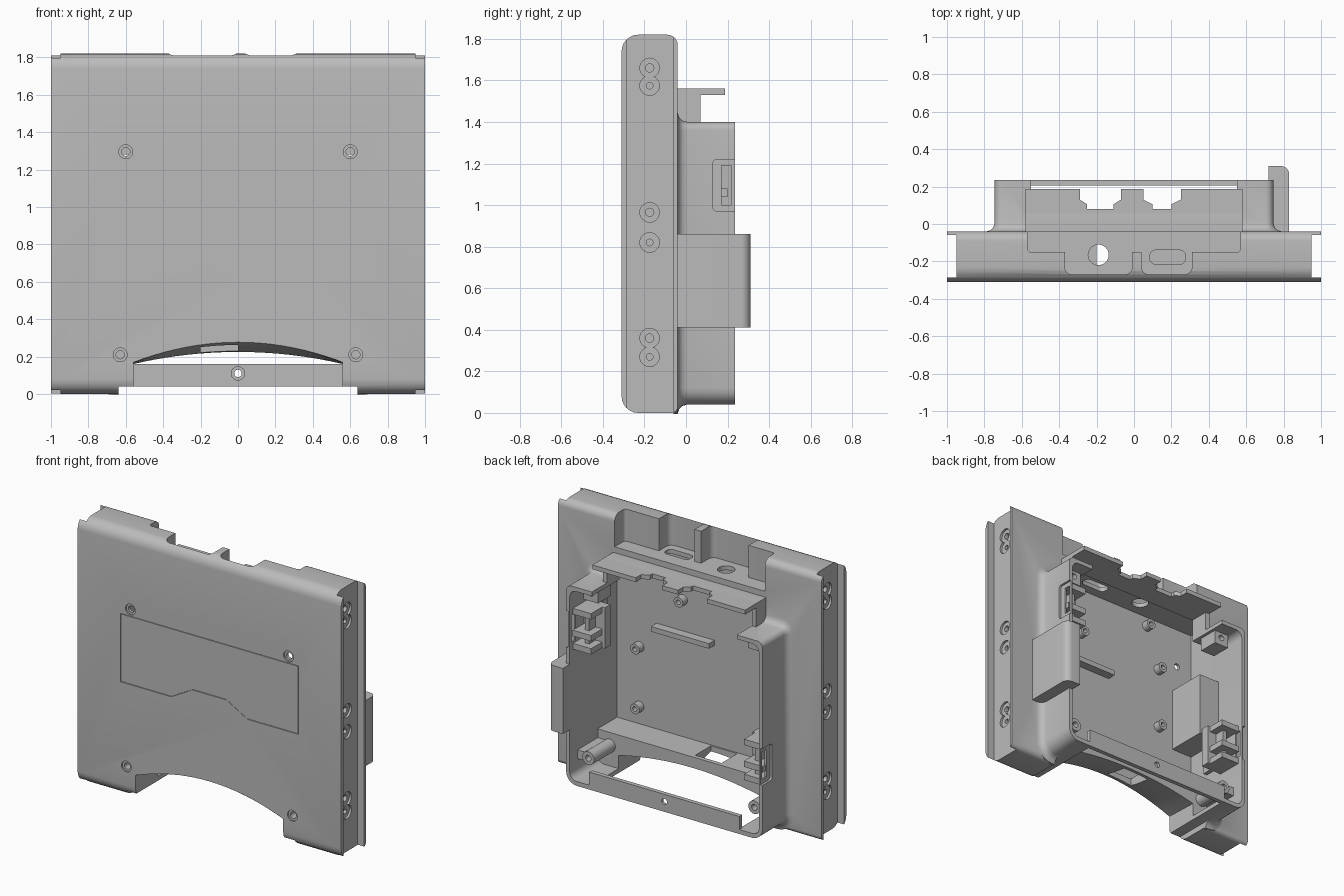
import bpy, bmesh, math
from mathutils import Vector

if "Cube" in bpy.data.objects:
    bpy.data.objects.remove(bpy.data.objects["Cube"], do_unlink=True)

grey = bpy.data.materials.new("plain grey")
grey.use_nodes = True
tone = (0.5, 0.5, 0.5, 1)
grey.diffuse_color = tone
grey.node_tree.nodes["Principled BSDF"].inputs["Base Color"].default_value = tone


def loft(name, rings):
    """Closed solid through a list of equally long rings."""
    bm = bmesh.new()
    rows = [[bm.verts.new(p) for p in ring] for ring in rings]
    n = len(rows[0])
    bm.faces.new(rows[0])
    bm.faces.new(rows[-1][::-1])
    for a, b in zip(rows, rows[1:]):
        for i in range(n):
            bm.faces.new((a[i], a[(i + 1) % n], b[(i + 1) % n], b[i]))
    bmesh.ops.recalc_face_normals(bm, faces=bm.faces)
    mesh = bpy.data.meshes.new(name)
    bm.to_mesh(mesh)
    bm.free()
    mesh.materials.append(grey)
    ob = bpy.data.objects.new(name, mesh)
    bpy.context.collection.objects.link(ob)
    return ob


def place(axis, p, d):
    a, b = p
    return Vector({"x": (d, a, b), "y": (a, d, b), "z": (a, b, d)}[axis])


def prism(name, axis, pts, lo, hi):
    return loft(name, [[place(axis, p, d) for p in pts] for d in (lo, hi)])


def rounded(a0, b0, a1, b1, radii, seg=6):
    """Rounded rectangle, radii counter-clockwise from the low corner."""
    pts = []
    corners = [(a0, b0, 1, 1), (a1, b0, -1, 1), (a1, b1, -1, -1), (a0, b1, 1, -1)]
    for i, ((a, b, sa, sb), r) in enumerate(zip(corners, radii)):
        for k in range(seg + 1):
            t = math.pi * (1 + i / 2 + k / seg / 2)
            pts.append((a + sa * r + r * math.cos(t), b + sb * r + r * math.sin(t)))
    return pts


def box(name, x0, x1, y0, y1, z0, z1):
    return prism(name, "z", [(x0, y0), (x1, y0), (x1, y1), (x0, y1)], z0, z1)


def rod(name, axis, a, b, r, lo, hi, n=24):
    ring = [(a + r * math.cos(i * math.tau / n), b + r * math.sin(i * math.tau / n)) for i in range(n)]
    return prism(name, axis, ring, lo, hi)


def combine(ob, tools, op="DIFFERENCE"):
    bpy.context.view_layer.objects.active = ob
    for tool in tools:
        tool.hide_render = True
        mod = ob.modifiers.new("join", "BOOLEAN")
        mod.operation, mod.solver, mod.object = op, "EXACT", tool
        bpy.ops.object.modifier_apply(modifier=mod.name)
        bpy.data.objects.remove(tool, do_unlink=True)


def smooth(ob):
    bpy.ops.object.select_all(action="DESELECT")
    ob.select_set(True)
    bpy.context.view_layer.objects.active = ob
    bpy.ops.object.shade_smooth_by_angle(angle=math.radians(30))


# Slab with rounded long edges and a channel down each side
shell = prism("shell", "x", rounded(-.31, 0, -.04, 1.82, (.08, .03, .05, .08)), -1, 1)
combine(shell, [box("channel", *sorted((s * .95, s * 1.1)), -.285, -.06, -.1, 2) for s in (-1, 1)])

# Rear box, flared where it meets the slab
flare = [(-.06, .045), (-.04, .045), (-.033, .022), (-.018, .007), (.005, 0), (.235, 0)]
rear = loft("rear_box", [[place("y", p, y) for p in rounded(
    -.745 - o, .04 - o, .745 + o, 1.4 + o, (.08 + o, .08 + o, .04 + o, .04 + o))] for y, o in flare])
shoulder = prism("shoulder", "x", rounded(-.1, 1.3, .07, 1.56, (0, 0, .015, 0)), -.58, .58)
bump = prism("side_bump", "z", rounded(.7, -.06, .83, .31, (0, 0, .045, 0)), .41, .86)
combine(shell, [rear, shoulder, bump], "UNION")

# Arched opening in the lower edge
stations = [(-.33, .285, .17), (-.28, .265, .168), (-.2, .245, .165), (-.05, .222, .16), (.205, .222, .16)]
arch = []
for y, peak, edge in stations:
    top = [(x / 10 * .56, edge + (peak - edge) * (1 - (x / 10) ** 2)) for x in range(-10, 11)]
    arch.append([place("y", p, y) for p in [(.56, -.2), (-.56, -.2)] + top])

# Hollows, top pocket and ports
cutters = [
    box("toe_gap", -.64, .64, -.4, .3, -.1, .04),
    loft("arch_gap", arch),
    box("slab_hollow", -.72, .72, -.28, -.065, .3, 1.57),
    prism("box_hollow", "y", rounded(-.718, .07, .718, 1.372, (.05,) * 4), -.07, .4),
    box("upper_hollow", -.55, .55, -.1, .4, 1.3, 1.53),
    box("arch_window", -.2, 0, -.27, -.1, .1, .4),
    prism("top_pocket", "z", rounded(-.57, -.15, .57, .3, (.02,) * 4), 1.6, 2),
    prism("jack_pocket", "z", rounded(-.37, -.27, -.01, .1, (.04,) * 4), 1.6, 2),
    prism("plug_pocket", "z", rounded(.04, -.27, .31, .1, (.04,) * 4), 1.6, 2),
    rod("jack_hole", "z", -.19, -.165, .055, 1.5, 1.7),
    prism("plug_hole", "z", rounded(.085, -.215, .275, -.14, (.03,) * 4), 1.5, 1.7),
]
for s, z in ((1, .97), (-1, .42)):
    span = sorted((s * .73, s * .8))
    cutters.append(prism("port_recess", "x", rounded(.13, z, .25, z + .25, (.02, 0, 0, .02)), *span))
    span = sorted((s * .7, s * .8))
    cutters.append(box("port_slot", *span, .172, .217, z + .03, z + .22))
for s in (-1, 1):
    # Screw holes in the front and in the side channels
    for x, z in ((.6, 1.295), (.63, .21)):
        cutters += [rod("front_hole", "y", s * x, z, .022, -.4, .1),
                    rod("front_sink", "y", s * x, z, .037, -.4, -.3)]
    for z, r in ((1.66, .02), (1.575, .016), (.965, .02), (.82, .016), (.36, .02), (.27, .016)):
        cutters += [rod("side_sink", "x", -.175, z, .047, *sorted((s * .935, s * 1.02))),
                    rod("side_hole", "x", -.175, z, r, *sorted((s * .9, s * 1.02)))]


# Front hatch set into a shallow seat
def hatch(name, g, y0, y1):
    pts = [(-.675, .78), (-.29, .78), (-.13, .87), (.13, .87), (.29, .78), (.675, .78), (.675, 1.25), (-.675, 1.25)]
    c = Vector((0, 1.03))
    pts = [(x - math.copysign(g, x), z + math.copysign(g, c.y - z)) for x, z in pts]
    return prism(name, "y", pts, y0, y1)


cutters.append(hatch("hatch_seat", 0, -.4, -.302))
combine(shell, cutters)
smooth(shell)
hatch("hatch", .004, -.3095, -.3015)

# Lower rear bar
bar = box("lower_bar", -.57, .57, .205, .235, .04, .16)
combine(bar, [rod("bar_hole", "y", 0, .11, .02, .1, .3), rod("bar_sink", "y", 0, .11, .036, .1, .215)])

# Overhanging shelf with notches
shelf = box("top_shelf", -.58, .58, .05, .187, 1.53, 1.56)
for x0, x1, w in ((-.29, -.07, .04), (.05, .25, .05)):
    combine(shelf, [prism("notch", "z", [(x0, .3), (x0, .13), (x0 + w, .105), (x0 + w, .08),
                    (x1 - w, .08), (x1 - w, .105), (x1, .13), (x1, .3)], 1.4, 1.7)])


def tube(name, x, z, r, y0, y1):
    ob = rod(name, "y", x, z, r, y0, y1)
    combine(ob, [rod("bore", "y", x, z, r * .45, y0 + .01, y1 + .1)])
    smooth(ob)


# Small standoffs on the inner floor
for x, z in ((.55, .83), (.55, .42), (.22, 1.24), (-.44, 1.21), (-.44, .78), (-.34, 1.5)):
    tube("standoff", x, z, .035, -.285, -.23)
box("floor_rib", -.02, .42, -.285, -.22, .99, 1.025)

# Corner posts
for s in (-1, 1):
    tube("lower_post", s * .63, .21, .045, -.08, .16)
    box("lower_post_web", *sorted((s * .66, s * .725)), -.08, .15, .18, .24)
    post = box("upper_post", *sorted((s * .57, s * .68)), 0, .14, 1.28, 1.39)
    combine(post, [rod("bore", "y", s * .625, 1.335, .02, .02, .3)])

# Port holders behind the side walls
for s, z in ((1, .95), (-1, .4)):
    for dz in (0, .09, .24):
        box("port_clip", *sorted((s * .58, s * .722)), .08, .2, z + dz, z + dz + .04)
    box("port_backing", *sorted((s * .63, s * .66)), -.05, .15, z, z + .28)
    box("port_ledge", *sorted((s * .56, s * .722)), .02, .08, z, z + .28)
box("inner_block", -.725, -.56, -.285, .0, .66, 1.1)
